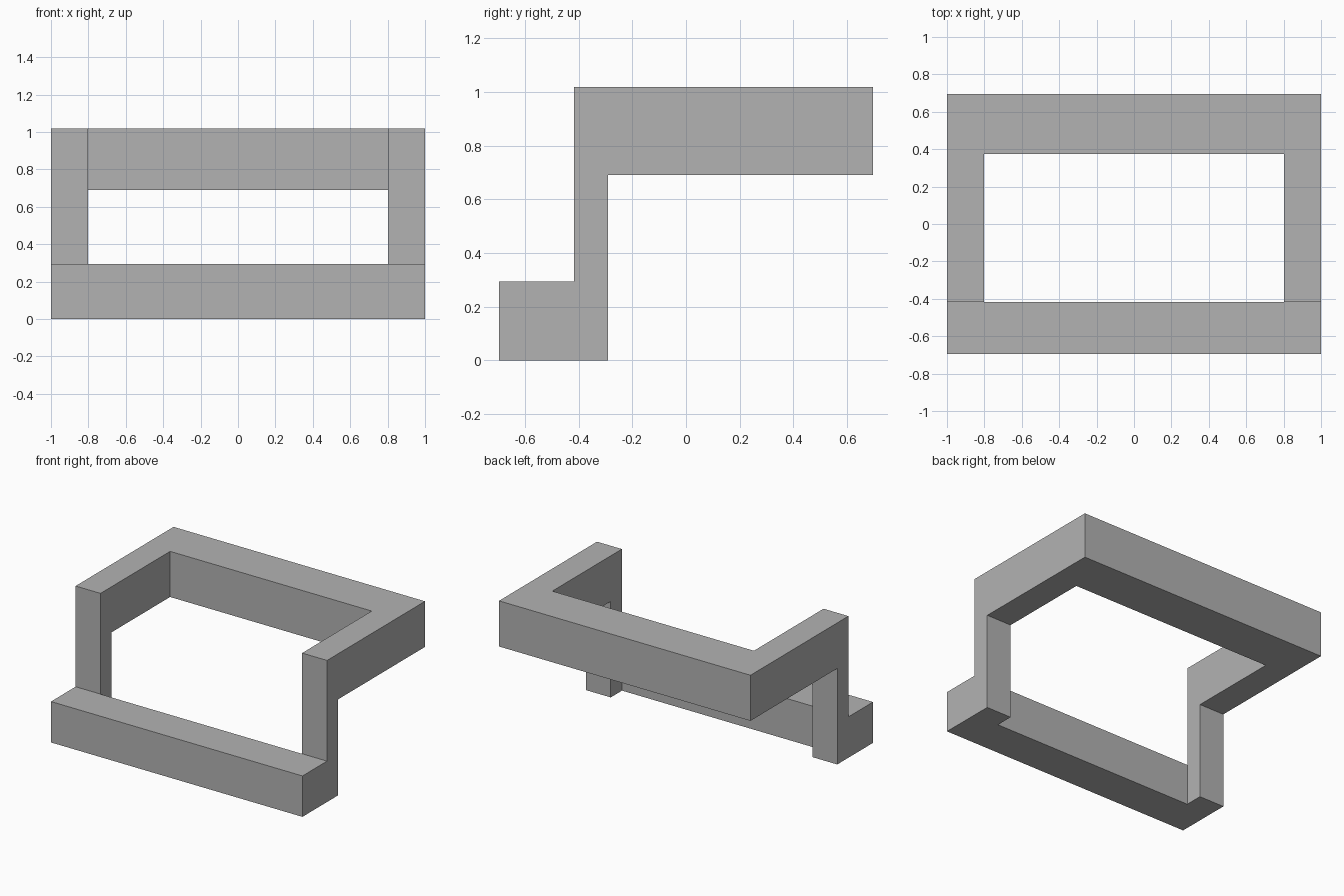
import bpy
import bmesh

default = bpy.data.objects.get("Cube")
if default:
    bpy.data.objects.remove(default, do_unlink=True)

HALF_WIDTH, HALF_DEPTH, HEIGHT = 1.0, 0.696, 1.018
INNER_X = 0.802
POST_FRONT, POST_BACK = -0.417, -0.29
BEAM_TOP, ARM_BOTTOM = 0.294, 0.69
RAIL_FRONT = 0.374

grey = bpy.data.materials.new("mid_grey")
grey.use_nodes = True
colour = (0.45, 0.45, 0.45, 1)
grey.diffuse_color = colour
grey.node_tree.nodes["Principled BSDF"].inputs["Base Color"].default_value = colour


def extrude_profile(name, profile, half_width):
    """Sweep a closed (y, z) outline across x, centred on the origin."""
    bm = bmesh.new()
    face = bm.faces.new([bm.verts.new((-half_width, y, z)) for y, z in profile])
    swept = bmesh.ops.extrude_face_region(bm, geom=[face])["geom"]
    verts = [g for g in swept if isinstance(g, bmesh.types.BMVert)]
    bmesh.ops.translate(bm, verts=verts, vec=(2 * half_width, 0, 0))
    bmesh.ops.recalc_face_normals(bm, faces=bm.faces)
    mesh = bpy.data.meshes.new(name)
    bm.to_mesh(mesh)
    bm.free()
    mesh.materials.append(grey)
    obj = bpy.data.objects.new(name, mesh)
    bpy.context.collection.objects.link(obj)
    return obj


# Stepped side outline: low front beam, upright post, overhanging arm
frame = extrude_profile("stepped_frame", [
    (-HALF_DEPTH, 0), (POST_BACK, 0), (POST_BACK, ARM_BOTTOM),
    (HALF_DEPTH, ARM_BOTTOM), (HALF_DEPTH, HEIGHT), (POST_FRONT, HEIGHT),
    (POST_FRONT, BEAM_TOP), (-HALF_DEPTH, BEAM_TOP)], HALF_WIDTH)

# Central opening, leaving the front beam, two brackets and the rear rail
front = POST_FRONT - 0.001
cutter = extrude_profile("opening_cutter", [
    (front, -1), (RAIL_FRONT, -1), (RAIL_FRONT, 2), (front, 2)], INNER_X)
cutter.hide_render = True

cut = frame.modifiers.new("opening", 'BOOLEAN')
cut.operation = 'DIFFERENCE'
cut.solver = 'EXACT'
cut.object = cutter
bpy.context.view_layer.objects.active = frame
frame.select_set(True)
bpy.ops.object.modifier_apply(modifier=cut.name)
bpy.data.objects.remove(cutter, do_unlink=True)
